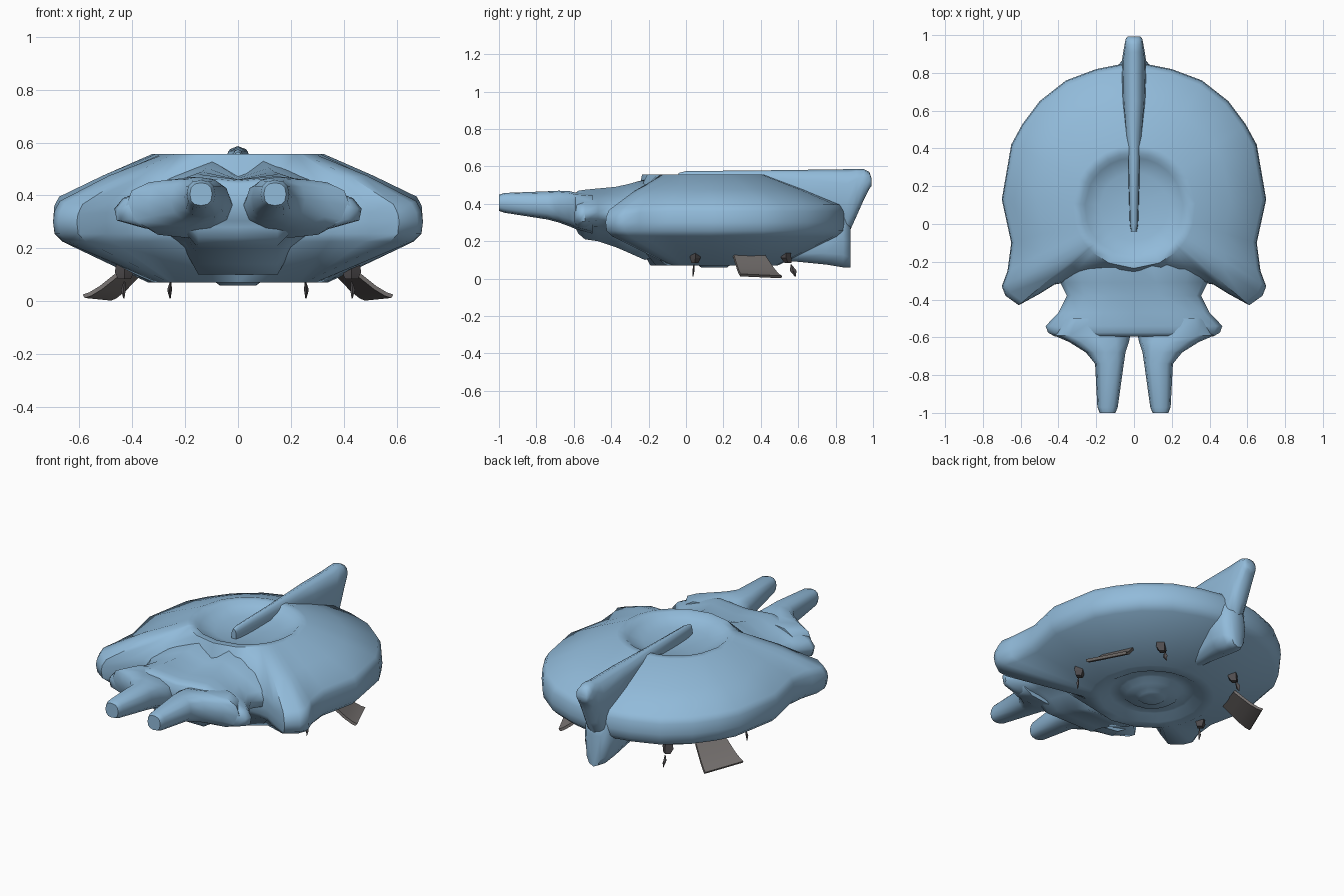
import bpy, bmesh, math
from mathutils import Vector

cube = bpy.data.objects.get("Cube")
if cube:
    bpy.data.objects.remove(cube, do_unlink=True)


def material(name, rgb):
    m = bpy.data.materials.new(name)
    m.use_nodes = True
    m.diffuse_color = (*rgb, 1)
    m.node_tree.nodes["Principled BSDF"].inputs["Base Color"].default_value = (*rgb, 1)
    return m


BLUE = material("hull blue", (0.285, 0.495, 0.7))
GREY = material("flap grey", (0.18, 0.165, 0.16))
DARK = material("gear dark grey", (0.08, 0.074, 0.078))


def loft(name, rings, mat, angle=40):
    """Skin a list of closed rings and cap both ends."""
    bm = bmesh.new()
    rows = [[bm.verts.new(p) for p in ring] for ring in rings]
    n = len(rows[0])
    for a, b in zip(rows, rows[1:]):
        for i in range(n):
            j = (i + 1) % n
            bm.faces.new((a[i], a[j], b[j], b[i]))
    bm.faces.new(rows[0])
    bm.faces.new(rows[-1])
    bmesh.ops.recalc_face_normals(bm, faces=bm.faces)
    me = bpy.data.meshes.new(name)
    bm.to_mesh(me)
    bm.free()
    ob = bpy.data.objects.new(name, me)
    bpy.context.collection.objects.link(ob)
    me.materials.append(mat)
    bpy.ops.object.select_all(action='DESELECT')
    ob.select_set(True)
    bpy.context.view_layer.objects.active = ob
    bpy.ops.object.shade_smooth_by_angle(angle=math.radians(angle))


def oval(cx, y, w, low, top, n=12):
    """Rounded section standing across the y axis."""
    ring = []
    for i in range(n):
        a = 2 * math.pi * i / n
        c, s = math.cos(a), math.sin(a)
        ring.append((cx + w * math.copysign(abs(c) ** 0.8, c), y,
                     (low + top) / 2 + (top - low) / 2 * math.copysign(abs(s) ** 0.8, s)))
    return ring


# Saucer hull: rim outline with two front claws, blended into round decks
half = [(0.2, 0.82), (0.36, 0.76), (0.5, 0.65), (0.59, 0.53), (0.65, 0.42),
        (0.7, 0.13), (0.65, -0.1), (0.67, -0.25), (0.7, -0.33), (0.68, -0.38),
        (0.61, -0.43), (0.5, -0.37), (0.42, -0.32), (0.36, -0.31), (0.17, -0.29)]
outline = [(0, 0.86)] + half + [(0, -0.27)] + [(-x, y) for x, y in reversed(half)]
TOP, BOTTOM = Vector((0, 0.09)), Vector((0, 0.15))


def deck(centre, radius, z, blend=0):
    ring = []
    for p in outline:
        # keep the spoke directions of the upper deck so rings never twist
        d = Vector(p) - TOP
        q = (centre + d.normalized() * radius) * (1 - blend) + Vector(p) * blend
        # the claws droop a little toward their tips
        droop = 0.03 * blend * max(0, min(1, (-0.2 - q.y) / 0.2))
        ring.append((q.x, q.y, z - droop * (z > 0.32)))
    return ring


loft("saucer_hull", [
    deck(TOP, 0.03, 0.505), deck(TOP, 0.18, 0.51), deck(TOP, 0.26, 0.535),
    deck(TOP, 0.285, 0.557), deck(TOP, 0.325, 0.557), deck(TOP, 0.325, 0.475, 0.5),
    deck(TOP, 0.325, 0.395, 0.94), deck(TOP, 0.325, 0.36, 0.988), deck(TOP, 0.325, 0.3, 1),
    deck(BOTTOM, 0.34, 0.255, 0.985), deck(BOTTOM, 0.34, 0.225, 0.9),
    deck(BOTTOM, 0.34, 0.07), deck(BOTTOM, 0.28, 0.07), deck(BOTTOM, 0.23, 0.1),
    deck(BOTTOM, 0.17, 0.1), deck(BOTTOM, 0.14, 0.075), deck(BOTTOM, 0.09, 0.075),
    deck(BOTTOM, 0.07, 0.06), deck(BOTTOM, 0.02, 0.06)], BLUE, 48)


# Head with side lobes and a fan-shaped valley widening forward along the top
def head_section(y, w, low, mid, ridge, side):
    rx = 0.09 + 0.09 * min(1, max(0, (-0.2 - y) / 0.35))
    pts = [(rx, ridge), (rx + (w - rx) * 0.58, ridge * 0.62 + side * 0.38),
           (w * 0.93, side + 0.055), (w, side + 0.015), (w * 0.98, side - 0.03),
           (w * 0.75, side - 0.06), (0.2, low * 0.6 + side * 0.4), (0.15, low)]
    return ([(0, y, mid)] + [(x, y, z) for x, z in pts] + [(0, y, low)]
            + [(-x, y, z) for x, z in reversed(pts)])


loft("head", [head_section(*s) for s in (
    (-0.16, 0.45, 0.12, 0.49, 0.52, 0.33),
    (-0.22, 0.44, 0.10, 0.475, 0.53, 0.33),
    (-0.31, 0.39, 0.14, 0.465, 0.505, 0.335),
    (-0.38, 0.355, 0.17, 0.46, 0.49, 0.34),
    (-0.47, 0.40, 0.20, 0.46, 0.482, 0.34),
    (-0.54, 0.468, 0.21, 0.46, 0.475, 0.335),
    (-0.575, 0.455, 0.24, 0.455, 0.47, 0.335),
    (-0.595, 0.42, 0.28, 0.44, 0.455, 0.34))], BLUE, 60)

# Tail fin, upper blade and lower keel
loft("tail_fin", [oval(0, *s) for s in (
    (-0.04, 0.015, 0.48, 0.565), (0, 0.022, 0.46, 0.575), (0.35, 0.033, 0.42, 0.578),
    (0.65, 0.06, 0.32, 0.582), (0.86, 0.065, 0.22, 0.585), (0.91, 0.057, 0.33, 0.587),
    (0.95, 0.05, 0.42, 0.585), (0.98, 0.044, 0.48, 0.57), (0.993, 0.034, 0.495, 0.535))],
    BLUE, 60)
loft("tail_keel", [oval(0, *s) for s in (
    (0.42, 0.03, 0.1, 0.2), (0.6, 0.06, 0.09, 0.3), (0.75, 0.09, 0.075, 0.36),
    (0.84, 0.085, 0.06, 0.38), (0.88, 0.05, 0.06, 0.3))], BLUE, 60)

for side, s in (("left", 1), ("right", -1)):
    # Forward prong, spreading into the head at its root
    loft(side + "_prong", [oval(s * cx, y, w, low, top) for cx, y, w, low, top in (
        (0.2, -0.5, 0.18, 0.24, 0.455), (0.222, -0.59, 0.202, 0.265, 0.46),
        (0.185, -0.625, 0.158, 0.28, 0.468), (0.15, -0.68, 0.105, 0.3, 0.47),
        (0.13, -0.74, 0.076, 0.316, 0.467), (0.14, -0.97, 0.054, 0.352, 0.458),
        (0.14, -1.0, 0.042, 0.362, 0.448))], BLUE, 50)

    # Curved landing flap, facing outward and back along the saucer's edge
    flap = []
    for t, z in ((0, 0.112), (0.3, 0.072), (0.6, 0.034), (0.85, 0.01), (1, 0.002)):
        front = Vector((s * (0.42 + 0.16 * t), 0.25 + 0.04 * t, z + 0.01))
        rear = Vector((s * (0.355 + 0.125 * t), 0.42 + 0.09 * t, z))
        thick = Vector((s * 0.008, 0.004, 0.013))
        flap.append([front, rear, rear + thick, front + thick])
    loft(side + "_landing_flap", flap, GREY, 30)

    # Small landing legs: a joint and a hanging spike
    for part, x, y, dy, w in (("front", 0.43, 0.05, -0.012, 0.006),
                              ("rear", 0.255, 0.535, 0.045, 0.018)):
        def square(cx, cy, z, rx, ry):
            return [(s * (cx + rx * a), cy + ry * b, z)
                    for a, b in ((1, 0), (0, 1), (-1, 0), (0, -1))]
        loft(f"{side}_{part}_joint", [
            square(x, y, 0.15, 0.03, 0.025), square(x, y, 0.11, 0.036, 0.028),
            square(x, y + dy / 4, 0.083, 0.024, 0.018)], DARK, 20)
        loft(f"{side}_{part}_spike", [
            square(x, y + dy * 0.6, 0.075, 0.003, 0.003),
            square(x + 0.004, y + dy * 0.85, 0.042, 0.009, w),
            square(x + 0.002, y + dy * 1.1, 0.01, 0.002, 0.002)], DARK, 20)
